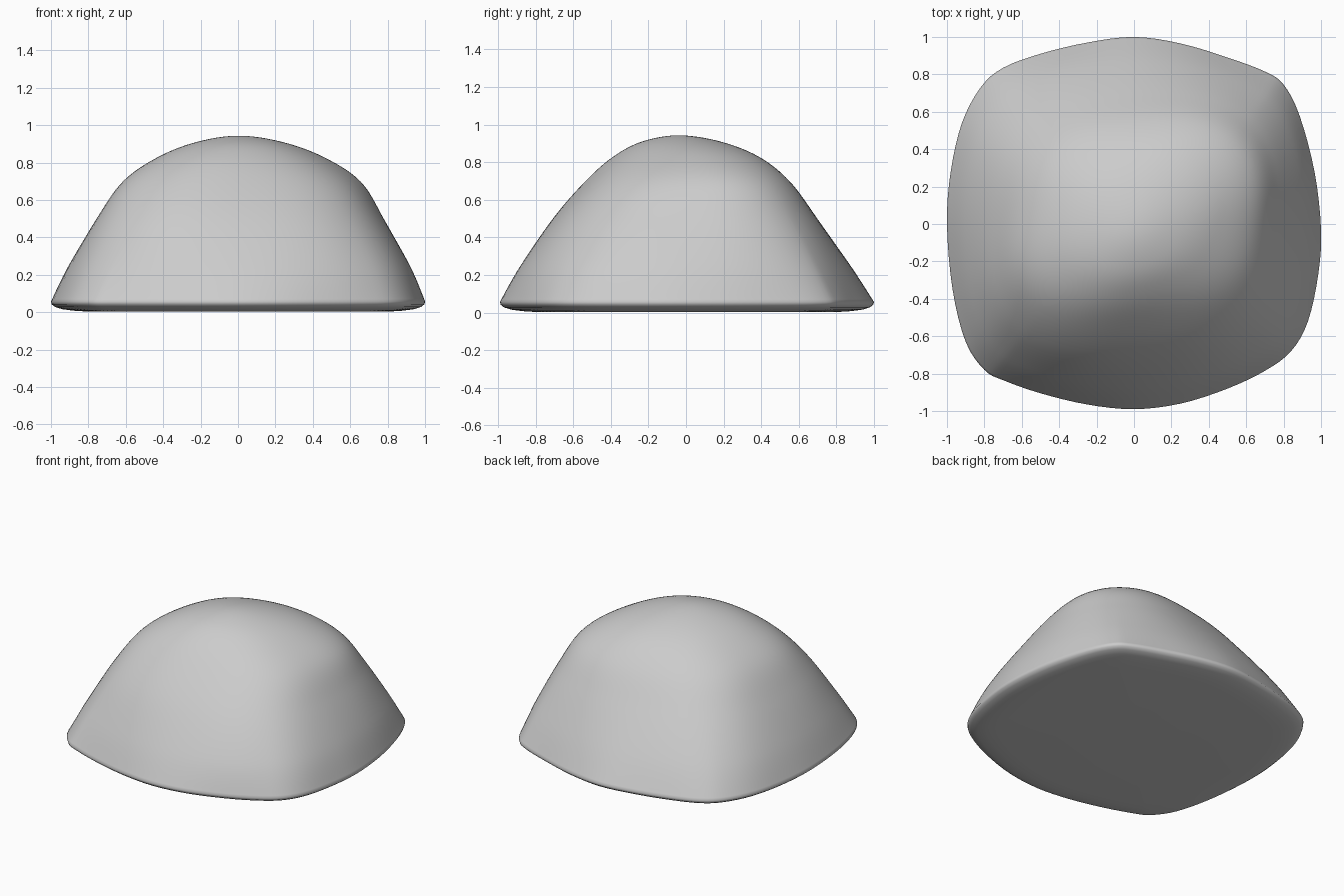
import bpy, bmesh, math

if "Cube" in bpy.data.objects:
    bpy.data.objects.remove(bpy.data.objects["Cube"])

# Footprint, read counter-clockwise from +x
OUTLINE = [(1, -.03), (.965, .28), (.885, .58), (.8, .745), (.7, .815), (.5, .89), (.25, .965),
           (0, 1), (-.25, .97), (-.5, .91), (-.7, .835), (-.82, .73), (-.92, .54), (-.98, .28),
           (-1, 0), (-.97, -.35), (-.9, -.63), (-.8, -.78), (-.7, -.835), (-.5, -.905),
           (-.25, -.965), (0, -.99), (.25, -.96), (.5, -.88), (.7, -.785), (.84, -.68),
           (.93, -.52), (.985, -.27)]

# Underside rim: z, scale
RIM = [(.003, .80), (.008, .88), (.016, .94), (.028, .978), (.042, .996)]

# Walls: z, x centre, y centre, x half width, y half width, softening, squareness, diagonal skew
WALLS = [(.057, 0, 0, 1, 1, 0, 1, 0),
         (.25, .007, -.005, .912, .88, .45, 1, .01),
         (.5, .012, -.005, .763, .70, .85, 1, .04),
         (.7, .02, .008, .622, .532, 1, .85, .07),
         (.83, .015, 0, .432, .378, 1, .55, .09),
         (.91, .008, -.025, .225, .205, 1, .25, .09),
         (.943, .003, -.04, .002, .002, 1, 0, .09),
         (.91, 0, -.04, -.225, -.205, 1, 0, .09)]   # mirrored level, rounds the apex


def smooth(points, steps, closed):
    """Catmull-Rom interpolation of a list of tuples."""
    n = len(points)
    get = (lambda i: points[i % n]) if closed else (lambda i: points[max(0, min(n - 1, i))])
    out = []
    for i in range(n if closed else n - 1):
        for s in range(steps):
            t = s / steps
            out.append(tuple(
                .5 * (2 * b + (c - a) * t + (2 * a - 5 * b + 4 * c - d) * t * t
                      + (3 * b - a - 3 * c + d) * t ** 3)
                for a, b, c, d in zip(get(i - 1), get(i), get(i + 1), get(i + 2))))
    return out


STEPS = 8
walls = smooth(WALLS, STEPS, False)[:-STEPS]
levels = [(z, 0, 0, s, s, 0, 1, 0) for z, s in RIM] + walls

outline = smooth(OUTLINE, 4, True)
bm = bmesh.new()
rings = []
for z, cx, cy, rx, ry, soft, square, skew in levels:
    ring = []
    for x, y in outline:
        r, a = math.hypot(x, y), math.atan2(y, x)
        rounded = 1 + .048 * square * (1 - math.cos(4 * a)) + skew * math.sin(2 * a)
        f = (1 - soft) + soft * rounded / r
        ring.append(bm.verts.new((cx + rx * x * f, cy + ry * y * f, z)))
    rings.append(ring)

# Sides, crown and flat underside
n = len(outline)
for a, b in zip(rings, rings[1:]):
    for i in range(n):
        j = (i + 1) % n
        bm.faces.new((a[i], a[j], b[j], b[i]))
apex = bm.verts.new((.003, -.04, .943))
base = bm.verts.new((0, 0, .003))
for i in range(n):
    j = (i + 1) % n
    bm.faces.new((rings[-1][i], rings[-1][j], apex))
    bm.faces.new((rings[0][j], rings[0][i], base))
bmesh.ops.recalc_face_normals(bm, faces=bm.faces)
for f in bm.faces:
    f.smooth = True

mesh = bpy.data.meshes.new("rounded_mound")
bm.to_mesh(mesh)
bm.free()
bpy.context.collection.objects.link(bpy.data.objects.new("rounded_mound", mesh))
